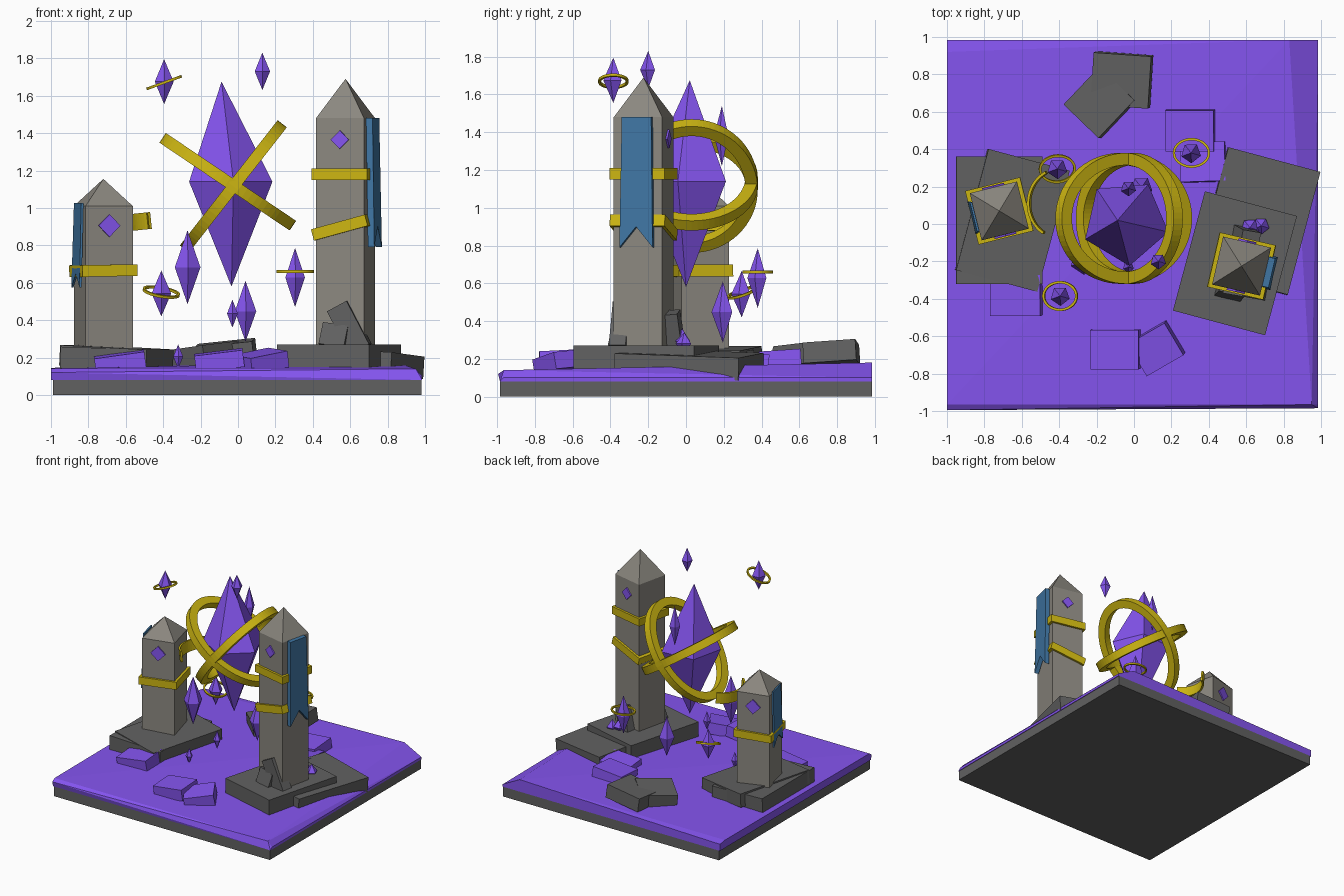
import bpy, bmesh
from math import sin, cos, pi, radians, sqrt
from mathutils import Matrix, Vector, Euler

if "Cube" in bpy.data.objects:
    bpy.data.objects.remove(bpy.data.objects["Cube"])


def material(name, rgb):
    m = bpy.data.materials.new(name)
    m.diffuse_color = (*rgb, 1)
    m.use_nodes = True
    m.node_tree.nodes["Principled BSDF"].inputs["Base Color"].default_value = m.diffuse_color
    return m


PURPLE = material("purple", (0.235, 0.09, 0.87))
GOLD = material("gold", (0.60, 0.46, 0.006))
BLUE = material("blue", (0.05, 0.18, 0.37))
STONE = material("pillar_stone", (0.26, 0.245, 0.215))
DARK = material("dark_stone", (0.12, 0.12, 0.12))


def finish(name, bm, mat, loc=(0, 0, 0), rot=(0, 0, 0)):
    bmesh.ops.recalc_face_normals(bm, faces=bm.faces)
    me = bpy.data.meshes.new(name)
    bm.to_mesh(me)
    bm.free()
    me.materials.append(mat)
    ob = bpy.data.objects.new(name, me)
    ob.location = loc
    ob.rotation_euler = [radians(a) for a in rot]
    bpy.context.collection.objects.link(ob)
    return ob


def box(name, loc, size, rot, mat):
    bm = bmesh.new()
    bmesh.ops.create_cube(bm, size=1)
    bmesh.ops.scale(bm, vec=size, verts=bm.verts)
    return finish(name, bm, mat, loc, rot)


def loft(name, rings, sides, phase, mat, loc=(0, 0, 0), rot=(0, 0, 0)):
    """Stack of regular polygons (x, y, z, radius); radius 0 becomes a point."""
    bm = bmesh.new()
    rows = [[bm.verts.new((x + r * cos(phase + 2 * pi * i / sides),
                           y + r * sin(phase + 2 * pi * i / sides), z))
             for i in range(sides)] for x, y, z, r in rings]
    for a, b in zip(rows, rows[1:]):
        for i in range(sides):
            j = (i + 1) % sides
            bm.faces.new((a[i], a[j], b[j], b[i]))
    if rings[0][3] > 0:
        bm.faces.new(rows[0])
    bmesh.ops.remove_doubles(bm, verts=bm.verts, dist=1e-5)
    return finish(name, bm, mat, loc, rot)


def ring(name, loc, rx, ry, thick, height, rot, start=0, end=360, n=72):
    """Elliptical flat band, full or partial."""
    bm = bmesh.new()
    full = end - start == 360
    rows = []
    for i in range(n if full else n + 1):
        a = radians(start + (end - start) * i / n)
        rows.append([bm.verts.new(((rx - t) * cos(a), (ry - t) * sin(a), h))
                     for t, h in ((0, -height / 2), (0, height / 2),
                                  (thick, height / 2), (thick, -height / 2))])
    pairs = list(zip(rows, rows[1:] + rows[:1])) if full else list(zip(rows, rows[1:]))
    for a, b in pairs:
        for k in range(4):
            m = (k + 1) % 4
            bm.faces.new((a[k], a[m], b[m], b[k]))
    if not full:
        bm.faces.new(rows[0])
        bm.faces.new(rows[-1])
    return finish(name, bm, GOLD, loc, rot)


def crystal(name, x, y, z0, z1, r, sides=5, phase=200):
    mid = z0 + (z1 - z0) * 0.5
    return loft(name, [(x, y, z0, 0), (x, y, mid, r), (x, y, z1, 0)],
                sides, radians(phase), PURPLE)


# Base slab and uneven purple ground
box("base_slab", (-0.005, 0, 0.04), (1.97, 1.97, 0.08), (0, 0, 0), DARK)
bm = bmesh.new()
for p in ((-1, -0.985, 0.08), (0.985, -0.985, 0.08), (0.985, 0.985, 0.08), (-1, 0.985, 0.08),
          (-1, -0.995, 0.12), (-1, -0.965, 0.14), (0.95, -0.965, 0.14), (0.985, -0.965, 0.10),
          (0.83, 0.985, 0.18), (0.985, 0.985, 0.10), (-1, 0.92, 0.145), (-1, 0.985, 0.135)):
    bm.verts.new(p)
bmesh.ops.convex_hull(bm, input=bm.verts)
finish("purple_ground", bm, PURPLE)

# Plinth slabs and loose dark rocks
for name, loc, size, rot in (
        ("tall_plinth_upper", (0.54, -0.21, 0.205), (0.51, 0.66, 0.13), (0, 0, -15)),
        ("tall_plinth_lower", (0.66, 0.015, 0.17), (0.51, 0.68, 0.12), (-2, 3, -15)),
        ("short_plinth_upper", (-0.65, 0.02, 0.20), (0.45, 0.67, 0.11), (0, 3, -15)),
        ("short_plinth_lower", (-0.72, 0.02, 0.19), (0.46, 0.68, 0.12), (0, 2, 0)),
        ("back_rock_a", (-0.065, 0.77, 0.225), (0.31, 0.28, 0.11), (4, -6, -4)),
        ("back_rock_b", (-0.18, 0.65, 0.21), (0.26, 0.28, 0.11), (5, -6, -44)),
        ("leaning_shard", (0.595, -0.345, 0.36), (0.12, 0.09, 0.26), (0, -28, -10)),
        ("low_shard", (0.52, -0.34, 0.31), (0.14, 0.10, 0.12), (-15, 8, -15)),
        ("rear_shard", (0.60, -0.065, 0.35), (0.10, 0.08, 0.20), (5, 15, -10))):
    box(name, loc, size, rot, DARK)

# Flat purple stones on the ground
for i, (x, y, z, sx, sy, rz, rx, ry) in enumerate((
        (-0.10, -0.67, 0.185, 0.26, 0.21, 0, 3, -7), (0.12, -0.665, 0.18, 0.23, 0.20, 30, 5, -10),
        (-0.63, -0.38, 0.175, 0.27, 0.22, 0, 4, -8), (0.30, 0.50, 0.19, 0.26, 0.22, 0, 4, -5),
        (0.37, 0.33, 0.175, 0.24, 0.21, 2, -4, -5))):
    box(f"purple_stone_{i}", (x, y, z), (sx, sy, 0.09), (rx, ry, rz), PURPLE)


def pillar(prefix, x, y, w, turn, shoulder, apex, gem_z, gem, bands, flag):
    h = w / sqrt(2)
    loft(prefix + "_pillar", [(0, 0, 0.2, h), (0, 0, shoulder, h), (0, 0, apex, 0)],
         4, pi / 4, STONE, (x, y, 0), (0, 0, turn))
    # gold bands
    for i, (z, tilt) in enumerate(bands):
        box(f"{prefix}_gold_band_{i}", (x, y, z), (w + 0.042, w + 0.036, 0.062),
            (0, tilt, turn), GOLD)
    # diamond gems on the front and back faces
    for side, sgn in (("front", -1), ("back", 1)):
        off = Vector((0, sgn * w / 2, gem_z))
        off.rotate(Euler((0, 0, radians(turn))))
        bm = bmesh.new()
        bmesh.ops.create_cube(bm, size=1)
        bmesh.ops.scale(bm, vec=(gem, 0.02, gem), verts=bm.verts)
        bmesh.ops.rotate(bm, matrix=Matrix.Rotation(pi / 4, 3, 'Y'), verts=bm.verts)
        finish(f"{prefix}_{side}_gem", bm, PURPLE, (x + off.x, y + off.y, off.z), (0, 0, turn))
    # swallow-tailed banner on the outer side face
    sgn, top, bottom, fw, thick = flag
    bm = bmesh.new()
    f = bm.faces.new([bm.verts.new((sgn * (w / 2 + d), a, z)) for a, z, d in (
        (-fw / 2, top, 0.0), (fw / 2, top, 0.0), (fw / 2 + 0.01, bottom, 0.012),
        (0, bottom + (top - bottom) * 0.16, 0.01), (-fw / 2 - 0.01, bottom, 0.012))])
    g = bmesh.ops.extrude_face_region(bm, geom=[f])["geom"]
    bmesh.ops.translate(bm, vec=(sgn * thick, 0, 0),
                        verts=[v for v in g if isinstance(v, bmesh.types.BMVert)])
    finish(prefix + "_banner", bm, BLUE, (x, y, 0), (0, 0, turn))


pillar("tall", 0.575, -0.225, 0.263, -13, 1.48, 1.69, 1.365, 0.07,
       ((1.18, 0), (0.895, -15)), (1, 1.48, 0.79, 0.16, 0.035))
pillar("short", -0.72, 0.07, 0.26, 14, 1.01, 1.155, 0.905, 0.085,
       ((0.665, -1),), (-1, 1.025, 0.575, 0.16, 0.012))

# Broken gold arc beside the short pillar
ring("broken_gold_arc", (-0.40, 0.11, 0.94), 0.17, 0.19, 0.015, 0.09, (0, -6, 0), 115, 240, 20)

# Main crystal with leaning tips, and its crossed rings
loft("main_crystal", [(-0.035, 0.0, 0.58, 0), (-0.045, 0.01, 1.14, 0.235),
                      (-0.088, 0.02, 1.675, 0)], 5, radians(203), PURPLE)
ring("main_ring_a", (-0.055, 0.03, 1.14), 0.42, 0.35, 0.065, 0.062, (0, 34, 0))
ring("main_ring_b", (-0.025, 0.03, 1.115), 0.425, 0.35, 0.065, 0.062, (0, -52, 0))

# Small floating crystals: x, y, bottom, top, radius
for i, c in enumerate((
        (-0.395, -0.385, 1.555, 1.795, 0.053), (0.13, -0.20, 1.63, 1.83, 0.043),
        (0.305, 0.38, 0.47, 0.785, 0.055), (-0.27, -0.20, 0.485, 0.88, 0.072),
        (-0.41, 0.295, 0.42, 0.665, 0.055), (0.04, 0.195, 0.285, 0.61, 0.06),
        (-0.03, 0.19, 1.22, 1.54, 0.042), (-0.03, -0.23, 0.36, 0.51, 0.03),
        (-0.32, -0.18, 0.14, 0.27, 0.028), (0.62, -0.02, 0.23, 0.36, 0.05),
        (0.68, -0.01, 0.22, 0.34, 0.045))):
    crystal(f"small_crystal_{i}", *c)

# Small gold rings around three of the crystals
for i, (loc, rot) in enumerate((((-0.395, -0.385, 1.67), (0, -20, 0)),
                                ((0.307, 0.38, 0.66), (0, 0, 0)),
                                ((-0.41, 0.295, 0.55), (18, 10, 0)))):
    ring(f"small_ring_{i}", loc, 0.10, 0.08, 0.013, 0.014, rot, n=40)
